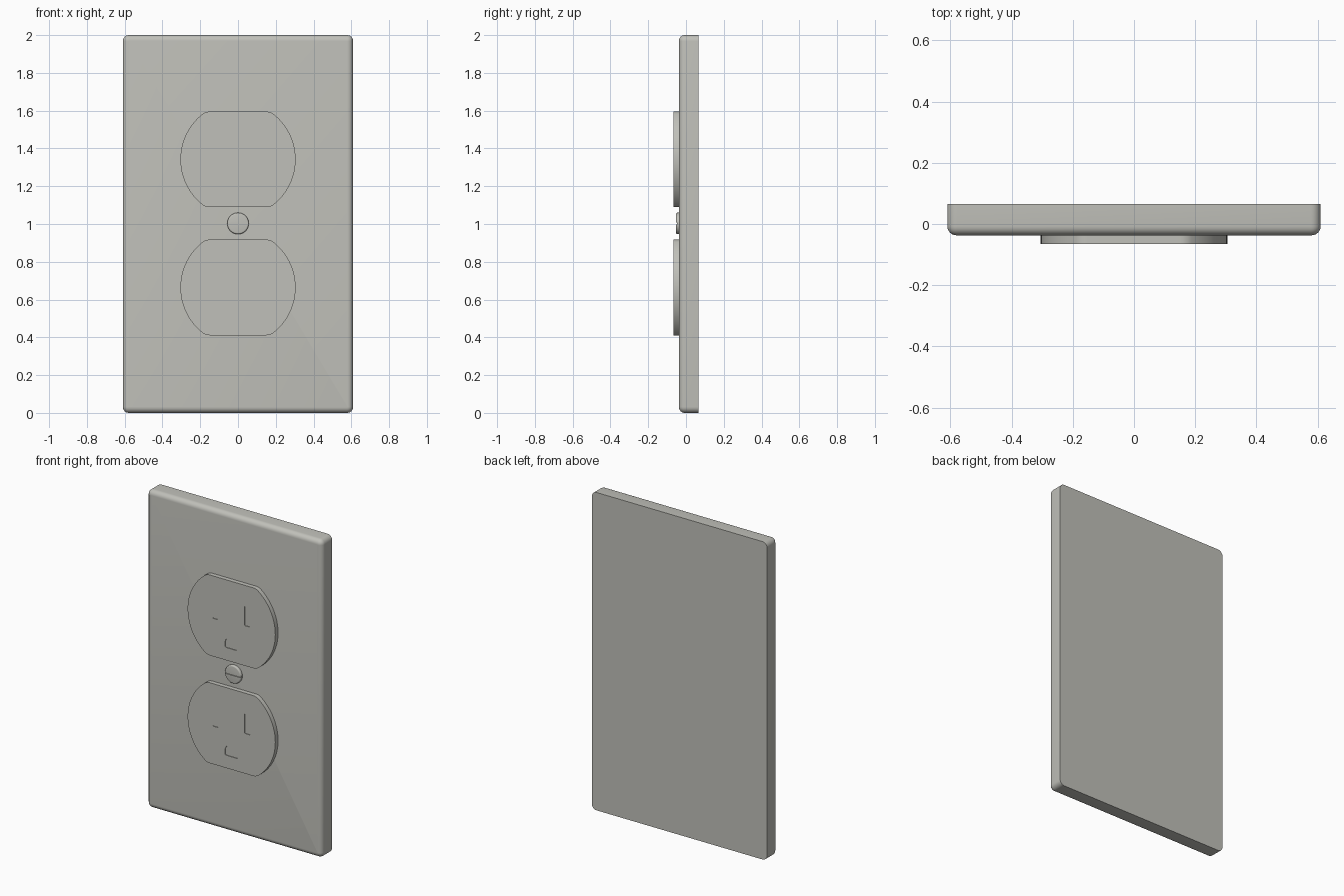
import bpy, bmesh, math
from mathutils import Vector

cube = bpy.data.objects.get("Cube")
if cube:
    bpy.data.objects.remove(cube, do_unlink=True)

ivory = bpy.data.materials.new("warm_grey_plastic")
ivory.use_nodes = True
COLOUR = (0.53, 0.53, 0.49, 1)
ivory.diffuse_color = COLOUR
ivory.node_tree.nodes["Principled BSDF"].inputs["Base Color"].default_value = COLOUR

PLATE_FRONT, PLATE_BACK = -0.037, 0.065
FACE_FRONT = -0.065
MID = 1.003


def prism(name, outline, front, back):
    """Extrude an (x, z) outline from the front plane to the back plane."""
    bm = bmesh.new()
    face = bm.faces.new([bm.verts.new((x, front, z)) for x, z in outline])
    new = bmesh.ops.extrude_face_region(bm, geom=[face])["geom"]
    moved = [v for v in new if isinstance(v, bmesh.types.BMVert)]
    bmesh.ops.translate(bm, verts=moved, vec=(0, back - front, 0))
    bmesh.ops.recalc_face_normals(bm, faces=bm.faces)
    mesh = bpy.data.meshes.new(name)
    bm.to_mesh(mesh)
    bm.free()
    mesh.materials.append(ivory)
    obj = bpy.data.objects.new(name, mesh)
    bpy.context.collection.objects.link(obj)
    return obj


def arc(cx, cz, r, start, end, steps):
    angles = [math.radians(start + (end - start) * i / steps) for i in range(steps + 1)]
    return [(cx + r * math.cos(a), cz + r * math.sin(a)) for a in angles]


def rounded_rect(cx, cz, w, h, r, steps=4):
    pts = []
    for i, (sx, sz) in enumerate([(1, 1), (-1, 1), (-1, -1), (1, -1)]):
        pts += arc(cx + sx * (w / 2 - r), cz + sz * (h / 2 - r), r, 90 * i, 90 * i + 90, steps)
    return pts


def clipped_circle(cz, r, half_h, fillet):
    """Circle cut flat at top and bottom, with the four corners filleted."""
    fz = half_h - fillet
    fx = math.sqrt((r - fillet) ** 2 - fz ** 2)
    a = math.degrees(math.atan2(fz, fx))
    return (arc(0, cz, r, -a, a, 24) + arc(fx, cz + fz, fillet, a, 90, 6)[1:]
            + arc(-fx, cz + fz, fillet, 90, 180 - a, 6)
            + arc(0, cz, r, 180 - a, 180 + a, 24)[1:]
            + arc(-fx, cz - fz, fillet, 180 + a, 270, 6)[1:]
            + arc(fx, cz - fz, fillet, 270, 360 - a, 6)[:-1])


def apply_modifiers(obj):
    bpy.context.view_layer.update()
    graph = bpy.context.evaluated_depsgraph_get()
    mesh = bpy.data.meshes.new_from_object(obj.evaluated_get(graph))
    obj.modifiers.clear()
    obj.data = mesh


def cut(obj, cutter):
    mod = obj.modifiers.new("cut", "BOOLEAN")
    mod.operation, mod.solver, mod.object = "DIFFERENCE", "EXACT", cutter
    apply_modifiers(obj)
    bpy.data.objects.remove(cutter, do_unlink=True)


def round_front(obj, front, width, segments):
    """Bevel the rim of the front face."""
    bm = bmesh.new()
    bm.from_mesh(obj.data)
    rim = [e for e in bm.edges if all(abs(v.co.y - front) < 1e-4 for v in e.verts)]
    bmesh.ops.bevel(bm, geom=rim, offset=width, segments=segments, profile=0.5, affect="EDGES")
    bm.to_mesh(obj.data)
    bm.free()


def smooth(obj):
    bpy.ops.object.select_all(action="DESELECT")
    obj.select_set(True)
    bpy.context.view_layer.objects.active = obj
    bpy.ops.object.shade_smooth_by_angle(angle=math.radians(35))


# Wall plate with softened front rim
plate = prism("wall_plate", rounded_rect(0, 1, 1.22, 2, 0.032, 6), PLATE_FRONT, PLATE_BACK)
round_front(plate, PLATE_FRONT, 0.03, 6)
smooth(plate)

# Two receptacle faces, each with two blade slots and a ground hole
for label, cz in (("upper", MID + 0.339), ("lower", MID - 0.339)):
    face = prism(label + "_receptacle", clipped_circle(cz, 0.305, 0.253, 0.06),
                 FACE_FRONT, PLATE_FRONT + 0.01)
    ground = (arc(0, cz - 0.145, 0.045, 0, 180, 16)
              + arc(-0.035, cz - 0.163, 0.01, 180, 270, 3)
              + arc(0.035, cz - 0.163, 0.01, 270, 360, 3))
    holes = {
        "long_slot": rounded_rect(-0.111, cz + 0.061, 0.038, 0.15, 0.005),
        "short_slot": rounded_rect(0.111, cz + 0.061, 0.038, 0.124, 0.005),
        "ground_hole": ground,
    }
    for name, outline in holes.items():
        cut(face, prism(name, outline, FACE_FRONT - 0.02, FACE_FRONT + 0.004))
    smooth(face)

# Centre screw with a driver groove
screw = prism("centre_screw", arc(0, MID, 0.057, 0, 360, 40)[:-1], -0.053, PLATE_FRONT + 0.01)
round_front(screw, -0.053, 0.008, 4)
cut(screw, prism("groove", rounded_rect(0, MID, 0.2, 0.01, 0.002), -0.08, -0.047))
smooth(screw)
